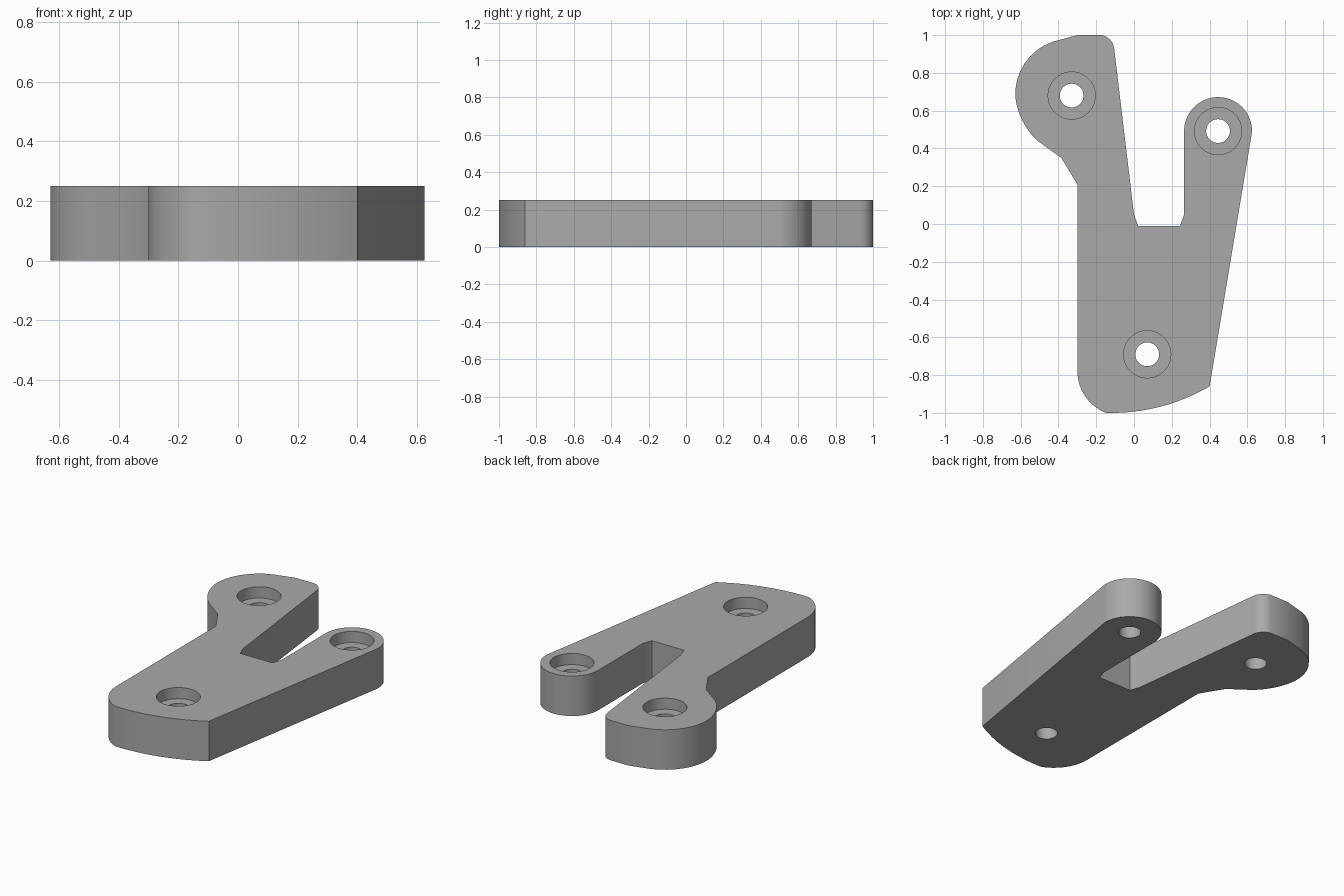
import bpy, bmesh, math
from mathutils import Vector

cube = bpy.data.objects.get("Cube")
if cube:
    bpy.data.objects.remove(cube, do_unlink=True)

THICK = 0.25
BORE_DEPTH = 0.07
HOLES = [(-0.33, 0.68), (0.445, 0.492), (0.07, -0.69)]

grey = bpy.data.materials.new("plain grey")
grey.use_nodes = True
grey.diffuse_color = (0.4, 0.4, 0.4, 1)
grey.node_tree.nodes["Principled BSDF"].inputs["Base Color"].default_value = (0.4, 0.4, 0.4, 1)


def arc(start, through, end, steps):
    """Points on the circle through three points, from start to end."""
    a, b, c = Vector(start), Vector(through), Vector(end)
    d = 2 * (a.x * (b.y - c.y) + b.x * (c.y - a.y) + c.x * (a.y - b.y))
    sa, sb, sc = a.dot(a), b.dot(b), c.dot(c)
    centre = Vector(((sa * (b.y - c.y) + sb * (c.y - a.y) + sc * (a.y - b.y)) / d,
                     (sa * (c.x - b.x) + sb * (a.x - c.x) + sc * (b.x - a.x)) / d))
    angle = [math.atan2(p.y - centre.y, p.x - centre.x) for p in (a, b, c)]
    full = math.tau
    sweep, mid = (angle[2] - angle[0]) % full, (angle[1] - angle[0]) % full
    if mid > sweep:
        sweep -= full
    r = (a - centre).length
    return [(centre.x + r * math.cos(angle[0] + sweep * i / steps),
             centre.y + r * math.sin(angle[0] + sweep * i / steps)) for i in range(steps + 1)]


# Outline, clockwise from the top of the large arm
outline = [(-0.3, 1.0)]
outline += arc((-0.17, 1.0), (-0.13, 0.98), (-0.105, 0.93), 4)
outline += [(0.0, 0.05), (0.022, -0.01), (0.244, -0.01), (0.265, 0.05)]
outline += arc((0.265, 0.49), (0.445, 0.672), (0.625, 0.49), 20)
outline += arc((0.4, -0.86), (0.14, -0.967), (-0.15, -1.0), 12)
outline += arc((-0.15, -1.0), (-0.253, -0.92), (-0.3, -0.78), 8)[1:]
outline += [(-0.3, 0.21), (-0.385, 0.35)]
outline += arc((-0.51, 0.44), (-0.59, 0.545), (-0.628, 0.67), 6)
outline += arc((-0.628, 0.67), (-0.565, 0.87), (-0.43, 0.965), 8)[1:]

# Plate body
bm = bmesh.new()
base = bm.faces.new([bm.verts.new((x, y, 0)) for x, y in outline])
top = bmesh.ops.extrude_face_region(bm, geom=[base])["geom"]
bmesh.ops.translate(bm, verts=[v for v in top if isinstance(v, bmesh.types.BMVert)],
                    vec=(0, 0, THICK))
bmesh.ops.recalc_face_normals(bm, faces=bm.faces)
mesh = bpy.data.meshes.new("bracket_plate")
bm.to_mesh(mesh)
bm.free()
mesh.materials.append(grey)
plate = bpy.data.objects.new("bracket_plate", mesh)
bpy.context.collection.objects.link(plate)
bpy.context.view_layer.objects.active = plate
plate.select_set(True)


def cut_hole(x, y, radius, bottom):
    """Cut a round hole from above the plate down to the given height."""
    height = THICK + 0.1 - bottom
    bpy.ops.mesh.primitive_cylinder_add(vertices=40, radius=radius, depth=height,
                                        location=(x, y, bottom + height / 2))
    cutter = bpy.context.object
    cutter.name = "hole_cutter"
    cutter.hide_render = True
    cutter.data.materials.append(grey)
    mod = plate.modifiers.new("hole", "BOOLEAN")
    mod.operation = "DIFFERENCE"
    mod.solver = "EXACT"
    mod.object = cutter
    bpy.context.view_layer.objects.active = plate
    bpy.ops.object.modifier_apply(modifier=mod.name)
    bpy.data.objects.remove(cutter, do_unlink=True)


# Counterbored screw holes
for x, y in HOLES:
    cut_hole(x, y, 0.125, THICK - BORE_DEPTH)
    cut_hole(x, y, 0.063, -0.1)

bpy.ops.object.select_all(action="DESELECT")
plate.select_set(True)
bpy.context.view_layer.objects.active = plate
bpy.ops.object.shade_smooth_by_angle(angle=math.radians(30))
